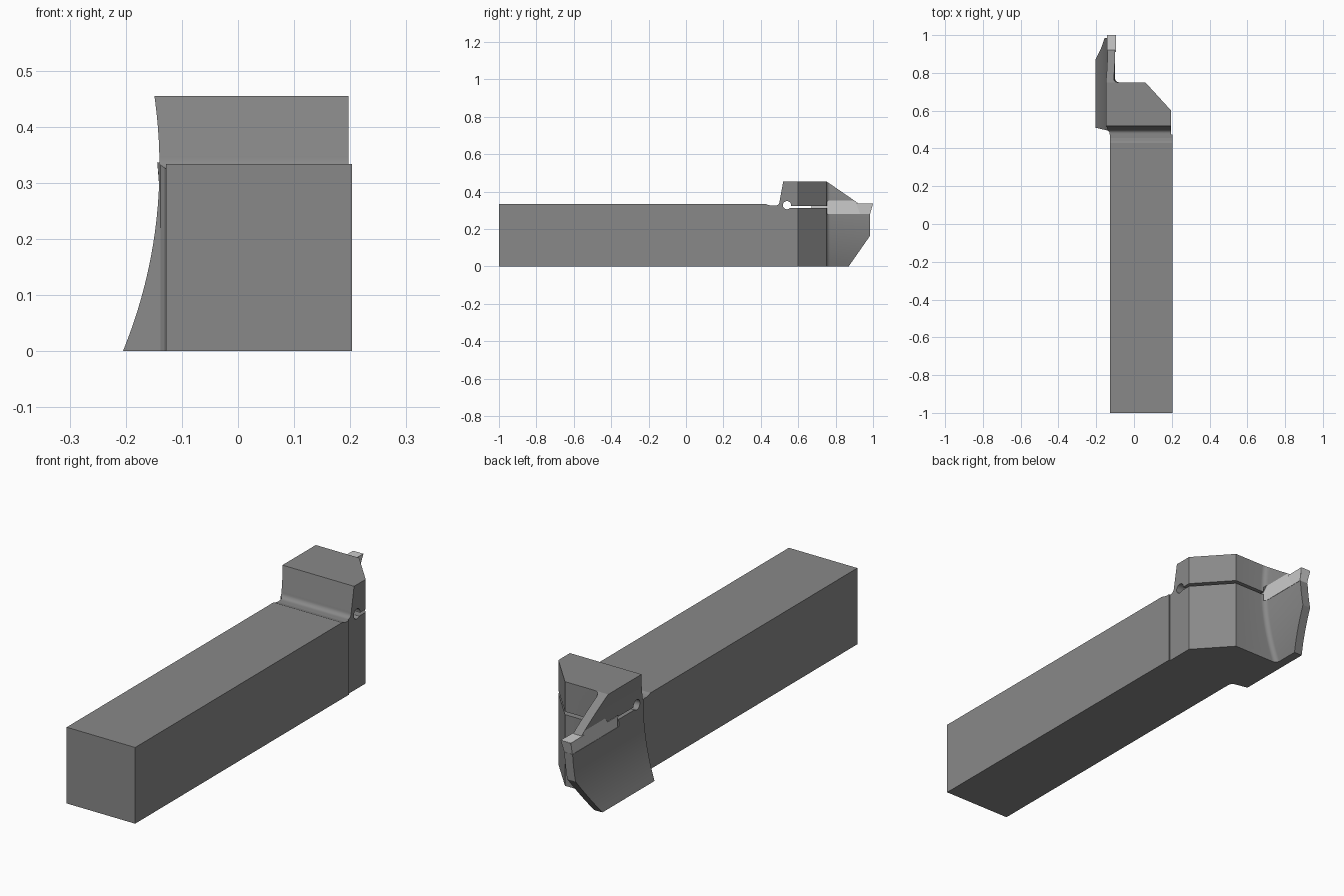
import bpy, bmesh
from math import sin, cos, pi, sqrt

if "Cube" in bpy.data.objects:
    bpy.data.objects.remove(bpy.data.objects["Cube"])


def make(name, rings):
    """Closed solid lofted through rings with equal point counts."""
    bm = bmesh.new()
    loops = [[bm.verts.new(p) for p in r] for r in rings]
    n = len(loops[0])
    for a, b in zip(loops, loops[1:]):
        for i in range(n):
            j = (i + 1) % n
            bm.faces.new((a[i], a[j], b[j], b[i]))
    bm.faces.new(loops[0][::-1])
    bm.faces.new(loops[-1])
    bmesh.ops.recalc_face_normals(bm, faces=bm.faces)
    me = bpy.data.meshes.new(name)
    bm.to_mesh(me)
    bm.free()
    ob = bpy.data.objects.new(name, me)
    bpy.context.collection.objects.link(ob)
    return ob


def side_prism(name, profile, x0, x1):
    """Extrude a (y, z) profile along x."""
    return make(name, [[(x, y, z) for y, z in profile] for x in (x0, x1)])


def box_profile(y0, y1, z0, z1):
    return [(y0, z0), (y1, z0), (y1, z1), (y0, z1)]


def cut(ob, cutter, op):
    mod = ob.modifiers.new("cut", 'BOOLEAN')
    mod.operation, mod.solver, mod.object = op, 'EXACT', cutter
    bpy.context.view_layer.objects.active = ob
    bpy.ops.object.modifier_apply(modifier=mod.name)
    bpy.data.objects.remove(cutter)


def smooth(ob):
    bpy.ops.object.select_all(action='DESELECT')
    ob.select_set(True)
    bpy.context.view_layer.objects.active = ob
    bpy.ops.object.shade_smooth_by_angle(angle=0.4)


# Shank with a shallow relief dip where it meets the head
shank = side_prism("shank", [(-1, 0), (.475, 0), (.475, .325), (.455, .325),
                             (.44, .328), (.428, .333), (-1, .333)], -.128, .203)

# Head and curved blade: plan outline lofted upward along an arc
R, ZC, T, F = .87, .33, .04, .022


def head_ring(z):
    c = -.14 - (R - sqrt(R * R - (z - ZC) ** 2))
    e = c + T
    fillet = [(e + F - F * cos(a), .75 + F - F * sin(a))
              for a in (i * pi / 12 for i in range(7))]
    plan = [(-.128, .472), (-.131, .488), (-.138, .495), (c, .495 + (-.14 - c) * .23), (c, 1.02), (e, 1.02)]
    plan += fillet + [(.06, .75), (.197, .60), (.197, .472)]
    return [(x, y, z) for x, y in plan]


head = make("head_and_blade", [head_ring(.47 * i / 20) for i in range(21)])
neck = [(.48 - .02 * cos(a), .346 - .021 * sin(a)) for a in (pi * i / 12 for i in range(12, 5, -1))]
outline = [(.46, -.0), (.87, 0), (.985, .165), (.985, .285), (.91, .345),
           (.75, .455), (.52, .455)] + neck + [(.46, .325)]
cut(head, side_prism("outline_cutter", outline, -.4, .4), 'INTERSECT')

# Insert pocket, clamping slit and relief hole
cut(head, side_prism("pocket_cutter", [(.665, .28), (1.1, .28), (1.1, .336), (.918, .336),
                                       (.90, .351), (.76, .351), (.74, .33), (.665, .33)], -.3, -.09), 'DIFFERENCE')
cut(head, side_prism("slit_cutter", box_profile(.54, .80, .311, .324), -.3, .4), 'DIFFERENCE')
hole = [(.54 + .022 * cos(i * pi / 12), .327 + .022 * sin(i * pi / 12)) for i in range(24)]
cut(head, side_prism("hole_cutter", hole, -.3, .4), 'DIFFERENCE')
smooth(head)

# Cutting insert seated in the pocket
insert = side_prism("cutting_insert", [(.672, .28), (.984, .28), (1, .335), (.918, .335),
                                       (.90, .351), (.76, .351), (.74, .328), (.672, .328)], -.14, -.10)
# Wider cutting tip
tip = make("cutting_tip", [
    [(-.14, .93, .28), (-.10, .93, .28), (-.10, .984, .28), (-.139, .984, .28)],
    [(-.143, .91, .336), (-.096, .91, .336), (-.094, 1, .336), (-.144, 1, .336)]])
mat = bpy.data.materials.new("light_carbide")
mat.diffuse_color = (.85, .85, .85, 1)
mat.use_nodes = True
mat.node_tree.nodes["Principled BSDF"].inputs["Base Color"].default_value = mat.diffuse_color
for ob in (insert, tip):
    ob.data.materials.append(mat)

steel = bpy.data.materials.new("dark_steel")
steel.diffuse_color = (.25, .25, .25, 1)
steel.use_nodes = True
steel.node_tree.nodes["Principled BSDF"].inputs["Base Color"].default_value = steel.diffuse_color
for ob in (shank, head):
    ob.data.materials.clear()
    ob.data.materials.append(steel)
